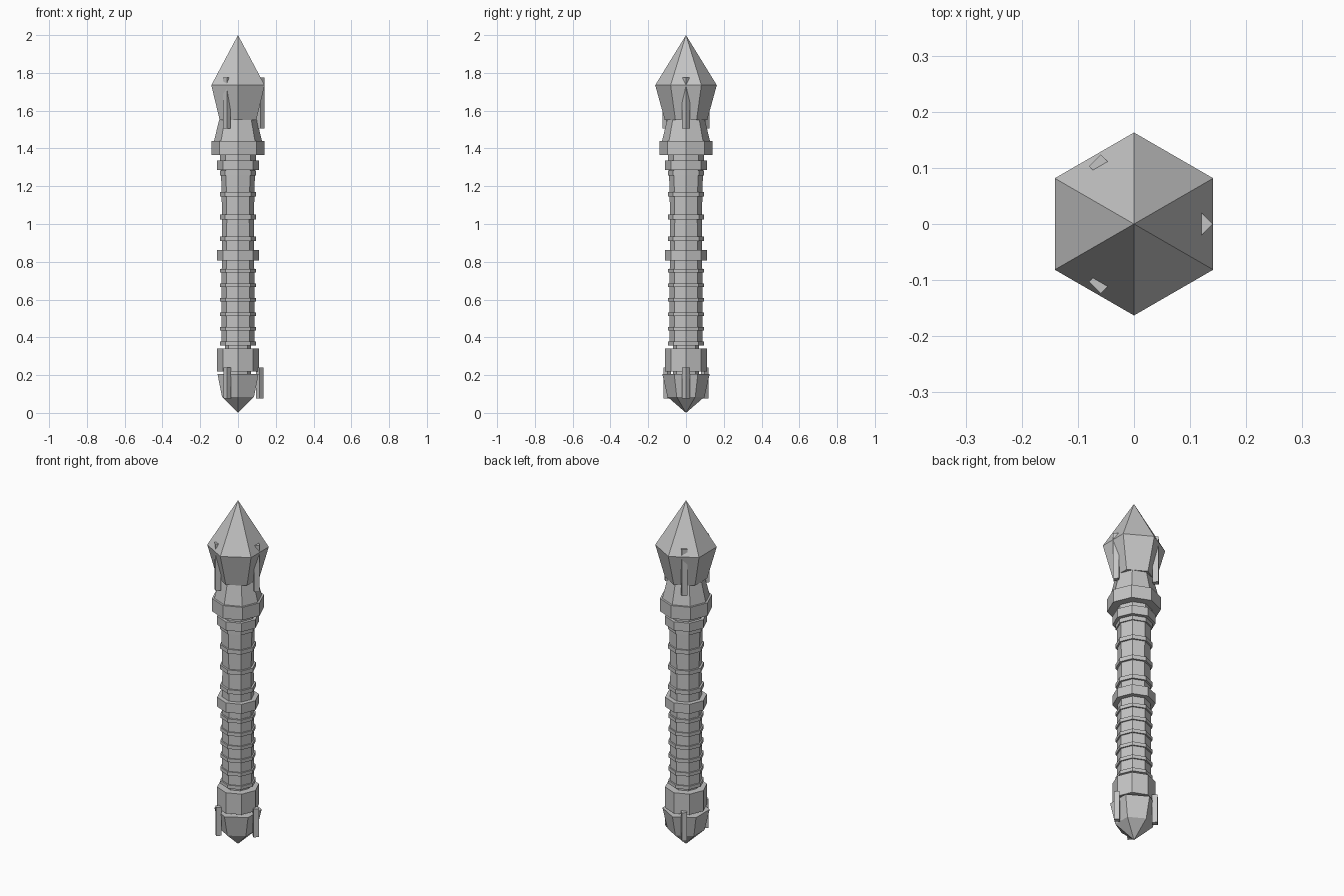
import bpy, bmesh
from math import cos, sin, pi, radians

cube = bpy.data.objects.get("Cube")
if cube:
    bpy.data.objects.remove(cube)

grey = bpy.data.materials.new("plain grey")
grey.use_nodes = True
grey.diffuse_color = (0.55, 0.55, 0.55, 1)
grey.node_tree.nodes["Principled BSDF"].inputs["Base Color"].default_value = grey.diffuse_color


def turned(name, profile, sides=8, start=0.0, centre=(0, 0)):
    """Faceted solid from (radius, height) steps, listed bottom to top."""
    bm = bmesh.new()
    rings = []
    for r, z in profile:
        count = sides if r > 0 else 1
        rings.append([bm.verts.new((centre[0] + r * cos(start + 2 * pi * i / sides),
                                    centre[1] + r * sin(start + 2 * pi * i / sides), z))
                      for i in range(count)])
    for low, high in zip(rings, rings[1:]):
        for i in range(sides):
            j = (i + 1) % sides
            corners = [low[i % len(low)], low[j % len(low)],
                       high[j % len(high)], high[i % len(high)]]
            bm.faces.new(list(dict.fromkeys(corners)))
    for ring in (rings[0], rings[-1]):
        if len(ring) > 1:
            bm.faces.new(ring)
    bmesh.ops.recalc_face_normals(bm, faces=bm.faces)
    mesh = bpy.data.meshes.new(name)
    bm.to_mesh(mesh)
    bm.free()
    mesh.materials.append(grey)
    obj = bpy.data.objects.new(name, mesh)
    bpy.context.collection.objects.link(obj)
    return obj


def band(name, r, low, high):
    return turned(name, [(r, low), (r, high)])


def studs(name, distance, r, low, high):
    """Three upright diamond bars spaced evenly round the axis."""
    for k in range(3):
        a = radians(120 * k)
        turned(f"{name}_{k + 1}", [(r, low), (r, high)], sides=4,
               centre=(distance * cos(a), distance * sin(a)))


# Six-sided pommel and pointed head
turned("pommel", [(0, 0), (0.098, 0.085), (0.125, 0.205)], 6, pi / 2)
turned("head", [(0.112, 1.55), (0.163, 1.735), (0, 2)], 6, pi / 2)

# Inner core joining the parts
band("core", 0.07, 0.19, 1.4)

# Lower grip with evenly spaced ridges
band("lower_collar", 0.112, 0.22, 0.34)
band("lower_grip", 0.087, 0.36, 0.765)
for k in range(6):
    z = 0.368 + k * 0.077
    band(f"lower_ridge_{k + 1}", 0.095, z - 0.01, z + 0.01)

# Middle ring
band("middle_neck", 0.085, 0.765, 0.91)
band("middle_ring", 0.112, 0.808, 0.863)

# Upper grip, widening toward the top
turned("upper_grip", [(0.085, 0.92), (0.084, 1.03), (0.09, 1.285)])
for k, z in enumerate((0.922, 1.037, 1.157, 1.27)):
    band(f"upper_ridge_{k + 1}", 0.096, z - 0.012, z + 0.012)
band("upper_ring", 0.112, 1.285, 1.335)
band("upper_neck", 0.094, 1.335, 1.37)

# Collar below the head
band("head_ring", 0.139, 1.365, 1.44)
turned("head_collar", [(0.127, 1.44), (0.1, 1.55)])

# Upright bars on the head and the pommel
studs("head_bar", 0.119, 0.021, 1.505, 1.775)
studs("pommel_bar", 0.114, 0.02, 0.075, 0.24)
